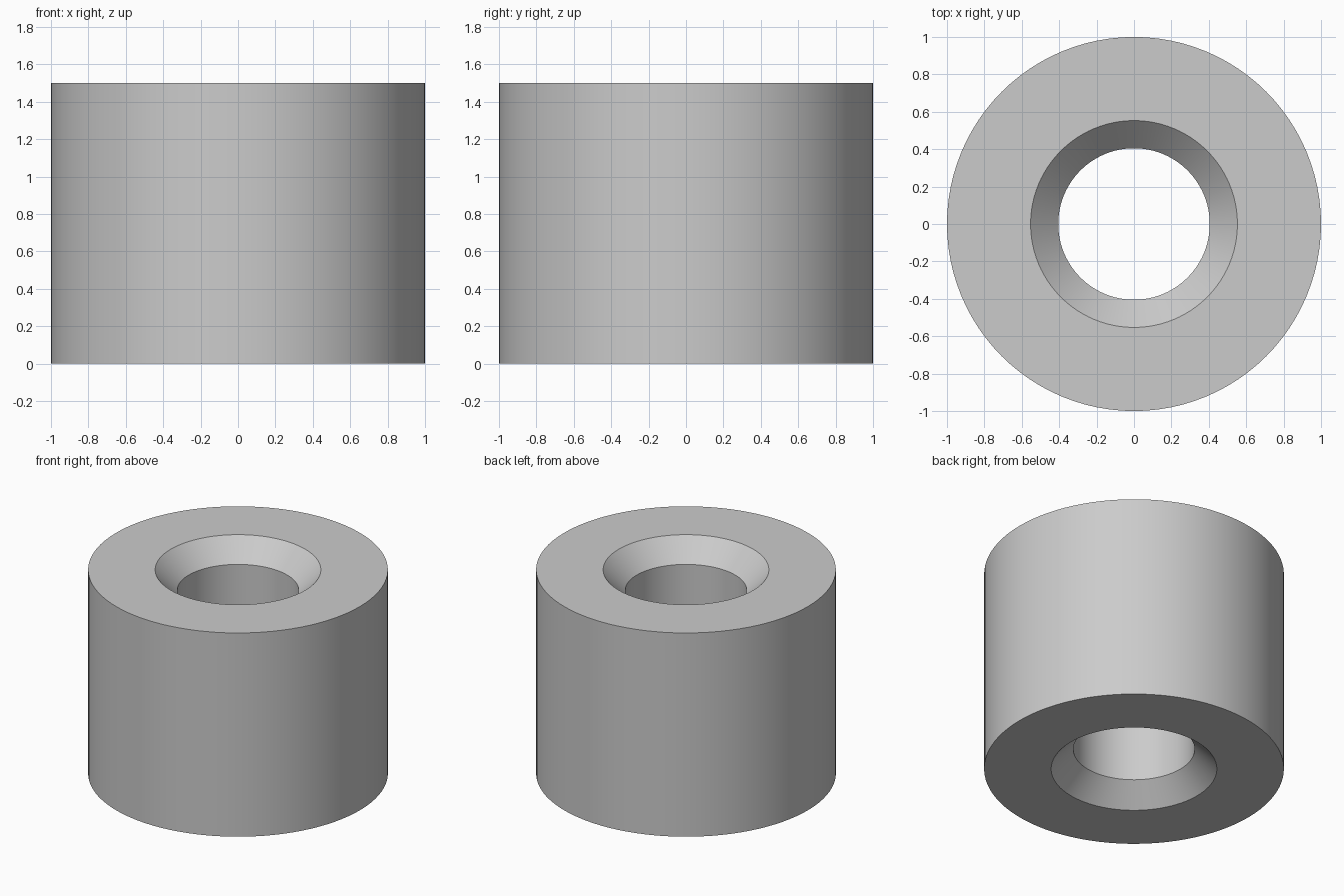
import bpy
import bmesh
import math

cube = bpy.data.objects.get("Cube")
if cube:
    bpy.data.objects.remove(cube, do_unlink=True)

SEGMENTS = 96
HEIGHT = 1.5
OUTER, BORE, MOUTH = 1.0, 0.405, 0.553
CHAMFER = 0.15

# Plain grey material
grey = bpy.data.materials.new("grey")
grey.use_nodes = True
colour = (0.6, 0.6, 0.6, 1)
grey.diffuse_color = colour
grey.node_tree.nodes["Principled BSDF"].inputs["Base Color"].default_value = colour

# Closed wall section: (radius, height), from the outer wall round through the bore
profile = [(OUTER, 0), (OUTER, HEIGHT), (MOUTH, HEIGHT),
           (BORE, HEIGHT - CHAMFER), (BORE, CHAMFER), (MOUTH, 0)]

# Spin the section into a thick ring with a countersunk bore
bm = bmesh.new()
rings = []
for radius, z in profile:
    ring = []
    for i in range(SEGMENTS):
        angle = math.tau * i / SEGMENTS
        ring.append(bm.verts.new((radius * math.cos(angle), radius * math.sin(angle), z)))
    rings.append(ring)
for lower, upper in zip(rings, rings[1:] + rings[:1]):
    for i in range(SEGMENTS):
        j = (i + 1) % SEGMENTS
        bm.faces.new((lower[i], lower[j], upper[j], upper[i]))
bmesh.ops.recalc_face_normals(bm, faces=bm.faces)

mesh = bpy.data.meshes.new("bushing")
bm.to_mesh(mesh)
bm.free()
mesh.materials.append(grey)
bushing = bpy.data.objects.new("bushing", mesh)
bpy.context.collection.objects.link(bushing)

# Smooth round walls, sharp rims
bpy.ops.object.select_all(action="DESELECT")
bushing.select_set(True)
bpy.context.view_layer.objects.active = bushing
bpy.ops.object.shade_smooth_by_angle(angle=math.radians(30))
